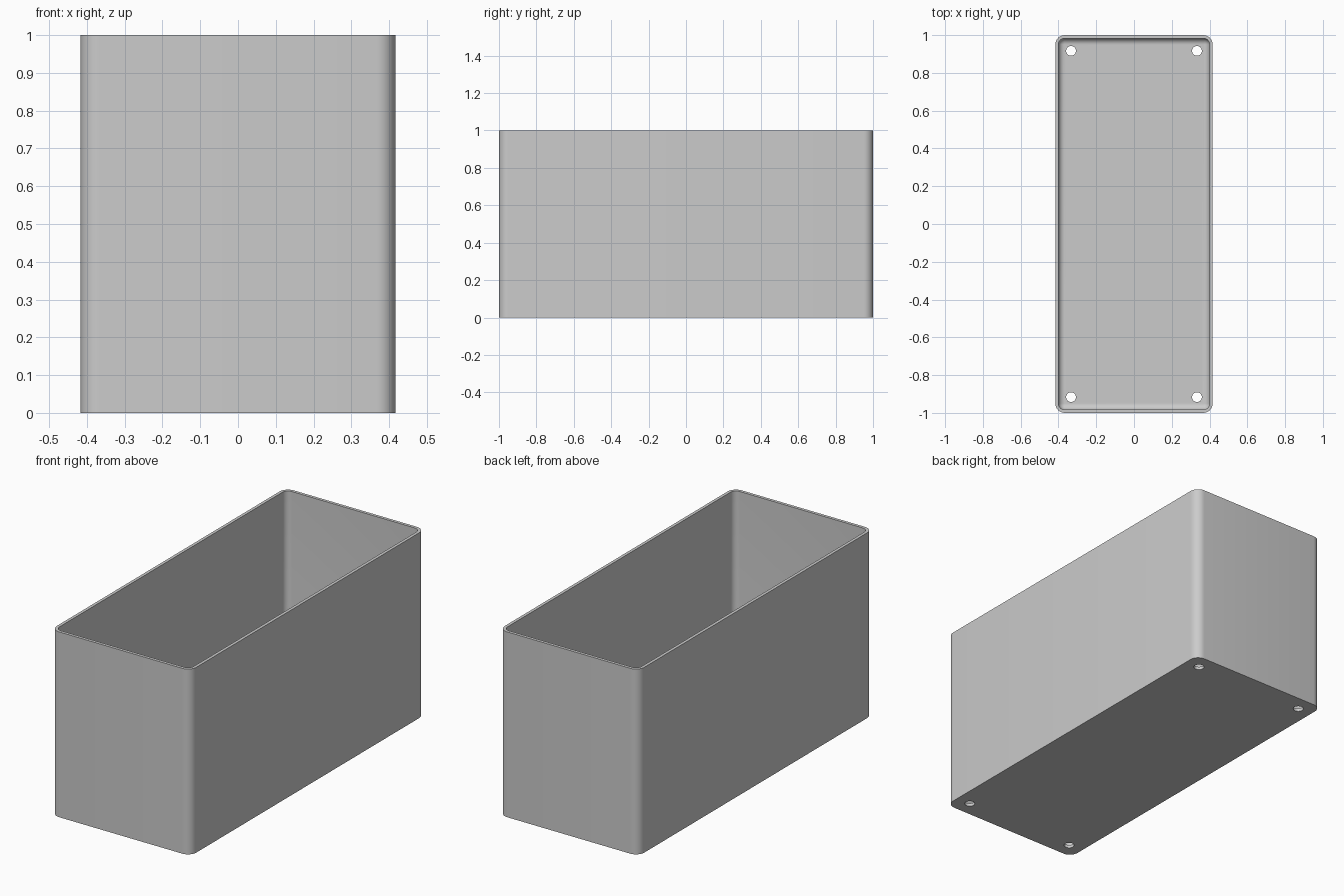
import bpy, bmesh
from math import sin, cos, pi

cube = bpy.data.objects.get("Cube")
if cube:
    bpy.data.objects.remove(cube)

HALF_X, HALF_Y, HEIGHT = 0.4167, 1.0, 1.0
WALL, CORNER = 0.0167, 0.05
INNER = CORNER - WALL
STEPS = 8

grey = bpy.data.materials.new("plain grey")
grey.use_nodes = True
colour = (0.6, 0.6, 0.6, 1)
grey.diffuse_color = colour
grey.node_tree.nodes["Principled BSDF"].inputs["Base Color"].default_value = colour


def rounded_loop(bm, radius, z):
    """Rounded rectangle whose corner centres stay fixed as the radius changes."""
    cx, cy = HALF_X - CORNER, HALF_Y - CORNER
    verts = []
    for k, (sx, sy) in enumerate([(1, 1), (-1, 1), (-1, -1), (1, -1)]):
        for i in range(STEPS + 1):
            a = (k + i / STEPS) * pi / 2
            verts.append(bm.verts.new((sx * cx + radius * cos(a), sy * cy + radius * sin(a), z)))
    return verts


# Open box: outer wall, rim, inner wall, filleted floor
profile = [(CORNER, 0), (CORNER, HEIGHT), (INNER, HEIGHT)]
for i in range(STEPS + 1):
    a = i / STEPS * pi / 2
    profile.append((INNER * cos(a), WALL + INNER * (1 - sin(a))))

bm = bmesh.new()
loops = [rounded_loop(bm, r, z) for r, z in profile]
for low, high in zip(loops, loops[1:]):
    for i in range(len(low)):
        j = (i + 1) % len(low)
        bm.faces.new((low[i], low[j], high[j], high[i]))
bm.faces.new(loops[0][::-1])
bm.faces.new(loops[-1])
bmesh.ops.remove_doubles(bm, verts=bm.verts, dist=0.0001)
bmesh.ops.recalc_face_normals(bm, faces=bm.faces)
mesh = bpy.data.meshes.new("open_box")
bm.to_mesh(mesh)
bm.free()
mesh.materials.append(grey)
box = bpy.data.objects.new("open_box", mesh)
bpy.context.collection.objects.link(box)

# Four screw holes through the floor
bm = bmesh.new()
for sx in (-1, 1):
    for sy in (-1, 1):
        made = bmesh.ops.create_cone(bm, cap_ends=True, segments=32, radius1=0.026, radius2=0.026, depth=0.1)
        bmesh.ops.translate(bm, verts=made["verts"], vec=(sx * 0.3333, sy * 0.9167, 0.01))
cut_mesh = bpy.data.meshes.new("hole_cutter")
bm.to_mesh(cut_mesh)
bm.free()
cut_mesh.materials.append(grey)
cutter = bpy.data.objects.new("hole_cutter", cut_mesh)
cutter.hide_render = True
bpy.context.collection.objects.link(cutter)

holes = box.modifiers.new("screw_holes", "BOOLEAN")
holes.operation = "DIFFERENCE"
holes.solver = "EXACT"
holes.object = cutter

bpy.ops.object.select_all(action="DESELECT")
box.select_set(True)
bpy.context.view_layer.objects.active = box
bpy.ops.object.modifier_apply(modifier=holes.name)
bpy.data.objects.remove(cutter)
bpy.ops.object.shade_smooth_by_angle(angle=pi / 6)
